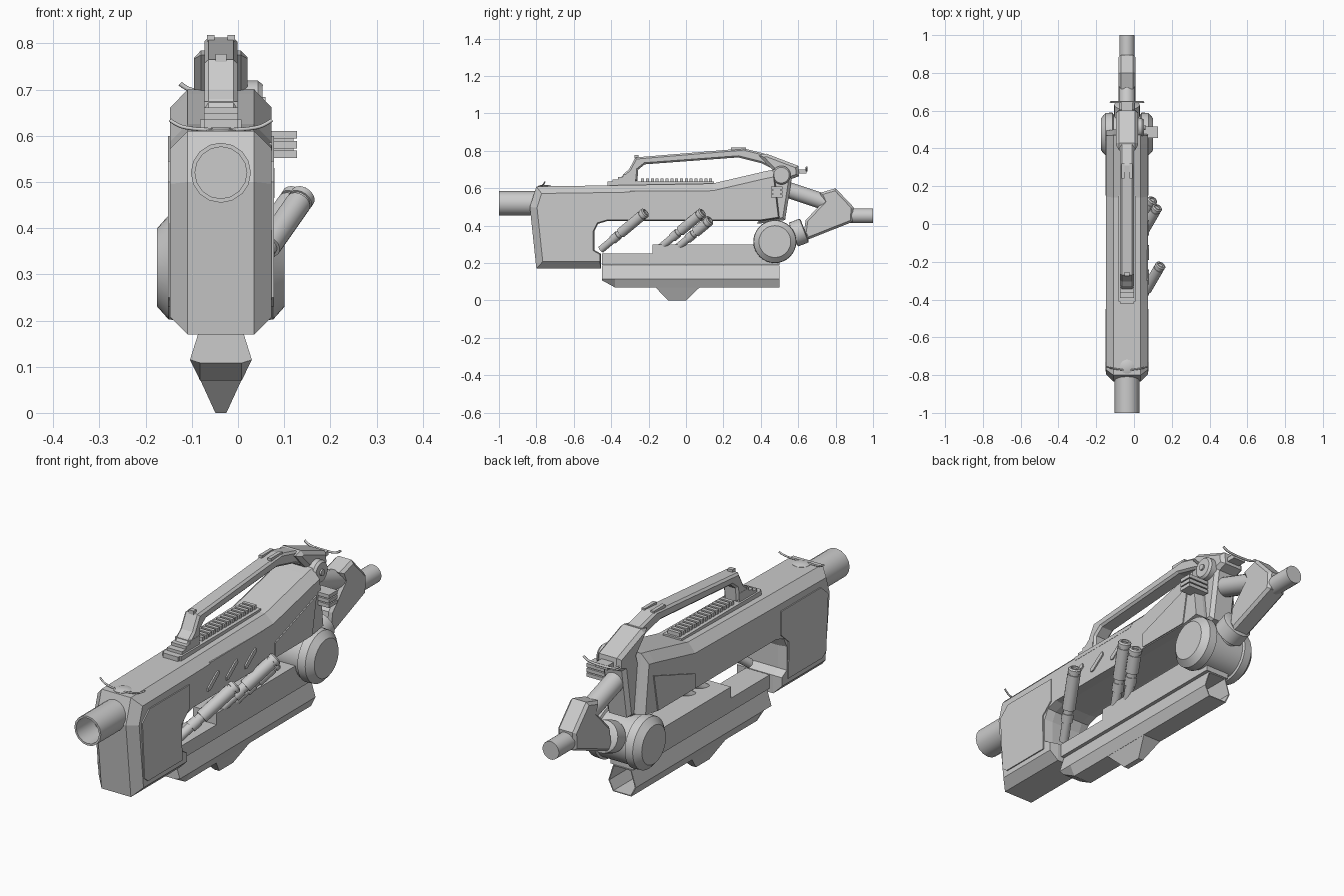
import bpy, math
from mathutils import Vector

if "Cube" in bpy.data.objects:
    bpy.data.objects.remove(bpy.data.objects["Cube"])

C = -0.037  # centre plane of the body


def make(name, verts, faces, smooth=False):
    mesh = bpy.data.meshes.new(name)
    mesh.from_pydata([tuple(v) for v in verts], [], faces)
    mesh.update()
    obj = bpy.data.objects.new(name, mesh)
    bpy.context.collection.objects.link(obj)
    if smooth:
        mesh.shade_smooth()
        mesh.set_sharp_from_angle(angle=math.radians(35))
    return obj


def inset(pts, dists):
    """Move every edge of a clockwise outline inwards by its own distance."""
    n, out, lines = len(pts), [], []
    area = sum(pts[i][0] * pts[(i + 1) % n][1] - pts[(i + 1) % n][0] * pts[i][1] for i in range(n))
    sign = 1 if area > 0 else -1
    for i in range(n):
        p, q = Vector(pts[i]), Vector(pts[(i + 1) % n])
        d = (q - p).normalized()
        lines.append((p + Vector((-d.y, d.x)) * sign * dists[i], d))
    for i in range(n):
        (p, d), (q, e) = lines[i - 1], lines[i]
        cross = d.x * e.y - d.y * e.x
        if abs(cross) < 1e-4:
            out.append(tuple(q))
        else:
            w = q - p
            out.append(tuple(p + d * ((w.x * e.y - w.y * e.x) / cross)))
    return out


def loft(name, rings, smooth=False, close=False):
    """Skin equal rings; close joins the last ring to the first."""
    n, m = len(rings[0]), len(rings)
    verts = [v for r in rings for v in r]
    faces = [(k * n + i, k * n + (i + 1) % n, (k + 1) % m * n + (i + 1) % n, (k + 1) % m * n + i)
             for k in range(m if close else m - 1) for i in range(n)]
    if not close:
        faces += [tuple(reversed(range(n))), tuple(range((m - 1) * n, m * n))]
    obj = make(name, verts, faces, smooth)
    import bmesh
    bm = bmesh.new()
    bm.from_mesh(obj.data)
    bmesh.ops.recalc_face_normals(bm, faces=bm.faces)
    bm.to_mesh(obj.data)
    bm.free()
    return obj


def slab(name, pts, half, chamfer=0.0, cx=C, flat_edges=()):
    """Side outline (y, z) given thickness in x, with chamfered rims."""
    if not chamfer:
        return loft(name, [[(cx + s * half, y, z) for y, z in pts] for s in (-1, 1)])
    small = inset(pts, [0.006 if i in flat_edges else chamfer for i in range(len(pts))])
    stack = [(-half, small), (chamfer - half, pts), (half - chamfer, pts), (half, small)]
    return loft(name, [[(cx + x, y, z) for y, z in p] for x, p in stack])


def lathe(name, a, b, profile, seg=20):
    """Turn (distance, radius) pairs about the line from a towards b."""
    a, b = Vector(a), Vector(b)
    d = (b - a).normalized()
    u = d.orthogonal().normalized()
    v = d.cross(u)
    ang = [2 * math.pi * i / seg for i in range(seg)]
    return loft(name, [[a + d * t + (u * math.cos(g) + v * math.sin(g)) * r for g in ang]
                       for t, r in profile], True)


def rod(name, a, b, r, seg=20):
    return lathe(name, a, b, [(0, r), ((Vector(b) - Vector(a)).length, r)], seg)


def wire(name, pts, r):
    cu = bpy.data.curves.new(name, "CURVE")
    cu.dimensions, cu.bevel_depth, cu.bevel_resolution, cu.use_fill_caps = "3D", r, 2, True
    sp = cu.splines.new("NURBS")
    sp.points.add(len(pts) - 1)
    for p, co in zip(sp.points, pts):
        p.co = (*co, 1)
    sp.use_endpoint_u = True
    sp.order_u = 3
    obj = bpy.data.objects.new(name, cu)
    bpy.context.collection.objects.link(obj)


def box(name, y0, y1, z0, z1, half, cx=C):
    return slab(name, [(y0, z0), (y1, z0), (y1, z1), (y0, z1)], half, 0, cx)


# Main body with deep front block
slab("main_body", [(-.80, .61), (-.835, .50), (-.80, .17), (-.455, .17), (-.455, .25),
                   (-.49, .27), (-.49, .37), (-.47, .41), (-.42, .425), (.40, .425),
                   (.50, .44), (.47, .70), (.42, .69), (.14, .625), (-.43, .615)],
     .11, .038, flat_edges=(3, 4, 5, 6, 7, 8, 9, 10))
# Raised side panels
for side, label in ((1, "left"), (-1, "right")):
    x = C + side * .11
    slab("front_panel_" + label, [(-.73, .545), (-.78, .50), (-.765, .25), (-.74, .23),
                                  (-.50, .23), (-.505, .39), (-.45, .44), (-.45, .545)], .005, 0, x)
    slab("rear_panel_" + label, [(.15, .50), (.44, .60), (.41, .435), (.15, .435)], .005, 0, x)

# Slanted vents and long slot on the piston side
for i, y in enumerate((-.28, -.15, -.02)):
    slab(f"slanted_vent_{i}", [(y - .04, .465), (y - .025, .465), (y + .04, .515),
                               (y + .035, .53), (y + .02, .525), (y - .04, .48)], .005, 0, C + .111)
slab("long_slot", [(-.30, .568), (.06, .568), (.08, .585), (-.30, .585)], .006, 0, C + .105)

# Top rail with teeth and stepped front
box("top_rail", -.41, .15, .60, .635, .045)
for i in range(15):
    box(f"rail_tooth_{i}", -.24 + i * .026, -.224 + i * .026, .63, .652, .03)
for i in range(4):
    box(f"rail_step_{i}", -.42 + i * .028, -.27, .61 + i * .013, .635 + i * .013, .037)

# Carrying handle and rear bracket
slab("carrying_handle", [(-.36, .64), (-.33, .68), (-.305, .70), (-.27, .765), (.31, .813),
                         (.42, .785), (.47, .70), (.40, .735), (.28, .765), (-.22, .728),
                         (-.255, .70), (-.26, .64)], .036, .009)
box("handle_sight", -.275, -.255, .76, .777, .012)
for s in (-1, 1):
    box("handle_ridge", .24, .32, .80, .818, .008, C + s * .022)
slab("rear_bracket", [(.39, .775), (.43, .785), (.60, .72), (.605, .665), (.565, .65), (.53, .43),
                      (.38, .41), (.45, .62), (.47, .69)], .058, .015)
lathe("bracket_hub", (C, .51, .67), (1, .51, .67), [(0, .05), (.08, .05), (.09, .042)])
rod("hub_pin", (C, .51, .67), (C + .097, .51, .67), .014, 12)
# Small stacked catch on the piston side
for i in range(3):
    box(f"side_catch_{i}", .455, .515, .552 + i * .021, .568 + i * .021, .05, .078)
box("catch_core", .465, .505, .556, .607, .04, .08)

# Hollow muzzle
lathe("muzzle", (C, -.78, .52), (C, -1, .52), [(0, .065), (.22, .065), (.22, .056), (.10, .056)], 16)

# Curved sight wires on their discs
lathe("front_sight_disc", (C, -.755, .60), (C, -.755, 1), [(0, .037), (.012, .037), (.018, .02)])
wire("front_sight_wire", [(C + x * .11, -.755 - .02 * (1 - x * x), .612 + .022 * abs(x) ** 5)
                          for x in (-1, -.95, -.7, 0, .7, .95, 1)], .004)
box("rear_sight_mount", .59, .645, .68, .70, .03)
wire("rear_sight_wire", [(C + x * .088, .645, .693 + .02 * abs(x) ** 5)
                         for x in (-1, -.95, -.7, 0, .7, .95, 1)], .005)

# Lower tray and hexagonal hull with open back
slab("lower_tray", [(-.45, .19), (.50, .19), (.50, .25), (.38, .30), (-.18, .30), (-.18, .25), (-.45, .25)],
     .058, 0)


def section(y, k=1.0, low=.07):
    pts = [(.044, .188), (.067, .115), (.045, low)]
    full = [(x, z) for x, z in pts] + [(-x, z) for x, z in reversed(pts)]
    return [(C + x * k, y, .125 + (z - .125) * k) for x, z in full]


loft("lower_hull", [section(-.45, low=.108), section(-.38), section(.50), section(.50, .93), section(.2, .93)])
loft("hull_keel", [[(C + s * w, y, z) for s, y in ((-1, a), (1, a), (1, b), (-1, b))]
                   for w, a, b, z in ((.045, -.165, .075, .072), (.012, -.095, 0, 0))])

# Pistons leaning outwards
lean = Vector((.7, 1.2, 1)).normalized()
for i, (tip, length) in enumerate((((.143, -.215, .472), .34), ((.125, .09, .472), .32), ((.10, .13, .43), .26))):
    tip = Vector(tip)
    base = tip - lean * length
    lathe(f"piston_{i}", base, tip,
          [(0, .02), (.09, .02), (.09, .025), (.13, .025), (.13, .021), (.15, .021), (.15, .028),
           (length - .03, .028), (length - .03, .024), (length - .022, .024), (length - .022, .028),
           (length - .006, .028), (length, .022), (length, .015), (length - .008, .015)], 16)

# Rear pivot drum with collar
lathe("pivot_drum", (C - .138, .475, .315), (1, .475, .315),
      [(0, .085), (.025, .113), (.062, .115), (.066, .105), (.21, .105), (.214, .115),
       (.251, .113), (.276, .085)], 32)
lathe("drum_collar", (C, .49, .32), (C, .66, .385),
      [(0, .055), (.09, .055), (.09, .068), (.15, .068), (.155, .06)], 24)

# Rear arm, stock head and end tube
rod("upper_arm", (C, .52, .60), (C, .76, .52), .043)
slab("stock_head", [(.63, .36), (.64, .43), (.735, .53), (.715, .575), (.80, .60), (.895, .50),
                    (.89, .42), (.65, .325)], .045, .012)
rod("end_tube", (C, .85, .453), (C, 1, .453), .04)
